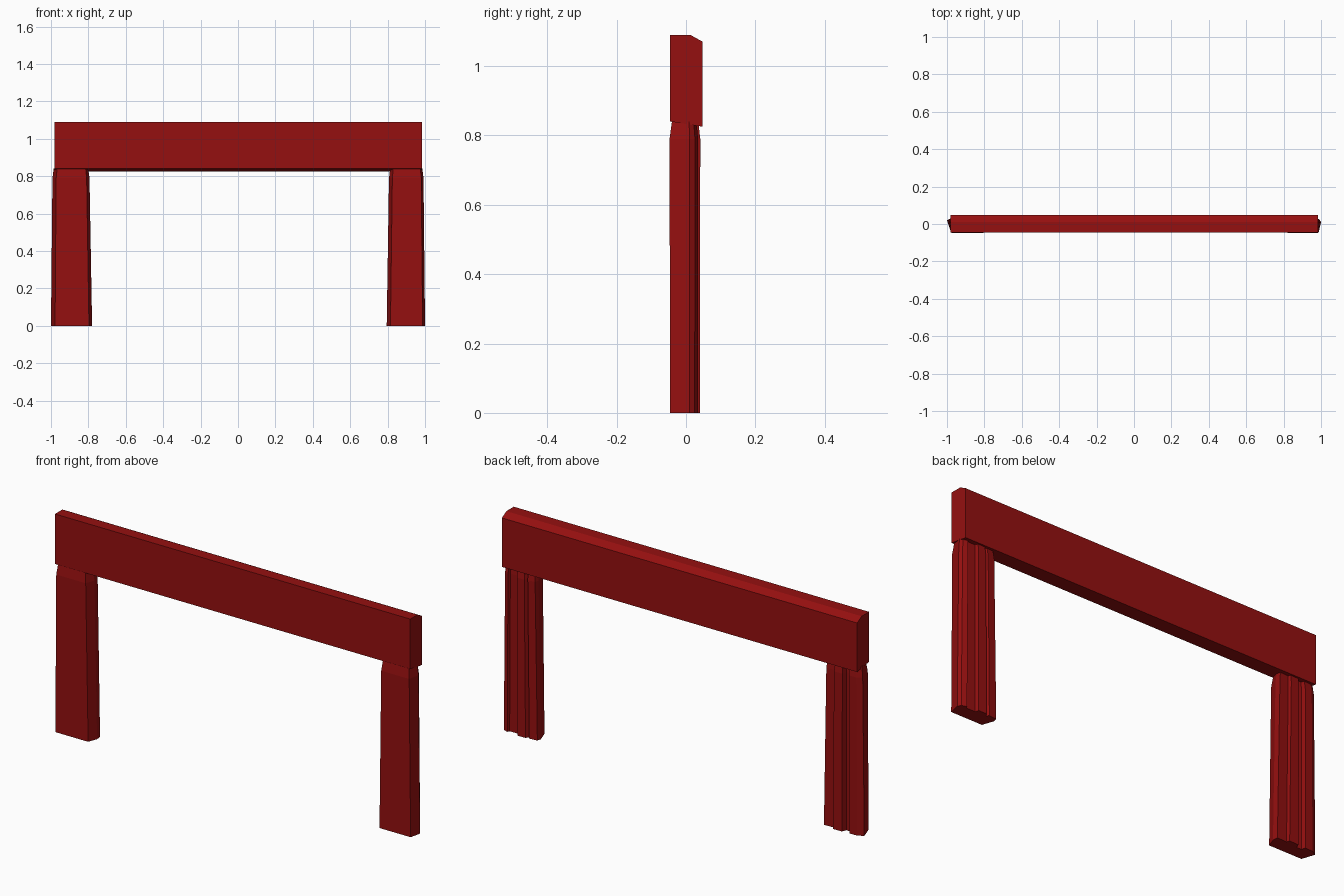
import bpy
import bmesh

if "Cube" in bpy.data.objects:
    bpy.data.objects.remove(bpy.data.objects["Cube"])

red = bpy.data.materials.new("red_paint")
red.diffuse_color = (0.3, 0.005, 0.005, 1)
red.use_nodes = True
red.node_tree.nodes["Principled BSDF"].inputs["Base Color"].default_value = red.diffuse_color


def loft(name, rings):
    """Skin a stack of matching closed rings and cap both ends."""
    bm = bmesh.new()
    loops = [[bm.verts.new(p) for p in ring] for ring in rings]
    n = len(loops[0])
    for a, b in zip(loops, loops[1:]):
        for i in range(n):
            j = (i + 1) % n
            bm.faces.new((a[i], a[j], b[j], b[i]))
    bm.faces.new(loops[0][::-1])
    bm.faces.new(loops[-1])
    bmesh.ops.recalc_face_normals(bm, faces=bm.faces[:])
    mesh = bpy.data.meshes.new(name)
    bm.to_mesh(mesh)
    bm.free()
    mesh.materials.append(red)
    obj = bpy.data.objects.new(name, mesh)
    bpy.context.collection.objects.link(obj)


# Lintel: chamfered top back edge, underside dropping toward the back
lintel = [(-0.046, 0.84), (-0.046, 1.09), (0.012, 1.09), (0.048, 1.07), (0.048, 0.825)]
loft("lintel", [[(x, y, z) for y, z in lintel] for x in (-0.98, 0.985)])


def leg(name, profile, x_mid, x_shift):
    """Slightly tapering leg, flat in front, with a bevelled head."""
    # height, x scale, y scale, x shift
    levels = [(0, 1, 1, 0), (0.79, 0.90, 1.03, x_shift), (0.84, 0.84, 0.88, x_shift)]
    loft(name, [[(x_mid + dx + (x - x_mid) * sx, y * sy, z) for x, y in profile]
                for z, sx, sy, dx in levels])


# Leg cross-sections with ridged backs
left = [(-0.978, -0.046), (-0.797, -0.046), (-0.78, 0.0), (-0.782, 0.027),
        (-0.835, 0.025), (-0.84, 0.04), (-0.89, 0.039), (-0.898, 0.016),
        (-0.925, 0.018), (-0.93, 0.037), (-0.972, 0.035), (-1.0, 0.02)]
right = [(0.987, -0.046), (0.815, -0.046), (0.795, 0.012), (0.80, 0.032),
         (0.842, 0.036), (0.85, 0.024), (0.86, 0.04), (0.905, 0.04),
         (0.91, 0.022), (0.96, 0.022), (0.965, 0.034), (0.99, 0.025), (1.0, 0.01)]
leg("left_leg", left, -0.89, -0.003)
leg("right_leg", right, 0.8975, 0.002)
